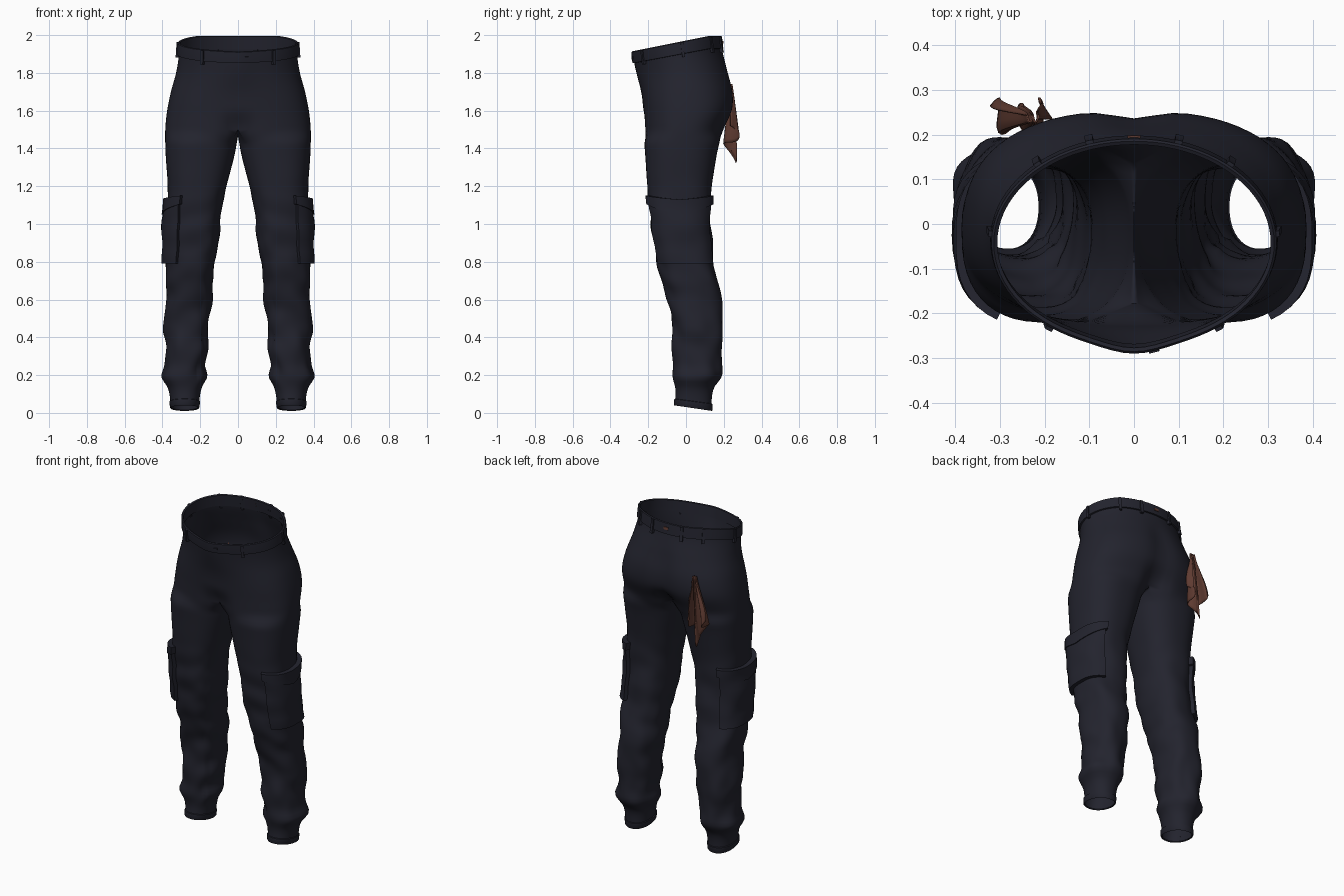
import bpy, bmesh, math
from mathutils import Vector, noise

if "Cube" in bpy.data.objects:
    bpy.data.objects.remove(bpy.data.objects["Cube"])


def material(name, rgb):
    m = bpy.data.materials.new(name)
    m.diffuse_color = (*rgb, 1)
    m.use_nodes = True
    m.node_tree.nodes["Principled BSDF"].inputs["Base Color"].default_value = m.diffuse_color
    return m


NAVY = material("dark navy cloth", (0.0165, 0.017, 0.027))
BROWN = material("brown cloth", (0.115, 0.044, 0.031))

# leg profile: z, inner x, outer x, front y, back y
LEG = [(.025, .21, .355, -.06, .135), (.10, .20, .363, -.055, .138), (.14, .19, .375, -.06, .15),
       (.19, .17, .402, -.068, .183), (.25, .172, .39, -.07, .187), (.33, .158, .382, -.07, .19),
       (.42, .152, .39, -.072, .192), (.52, .15, .383, -.085, .19), (.62, .13, .385, -.105, .183),
       (.70, .135, .388, -.125, .17), (.80, .118, .382, -.152, .15), (.90, .10, .378, -.17, .135),
       (1.05, .09, .376, -.19, .127), (1.2, .06, .372, -.205, .138), (1.35, .022, .382, -.215, .16),
       (1.42, .008, .385, -.22, .175), (1.5, 0, .385, -.222, .20)]
# hip profile: z, half width, front y, back y
HIP = [(1.4, .385, -.22, .175), (1.5, .385, -.222, .205), (1.6, .375, -.226, .247), (1.7, .355, -.235, .252),
       (1.8, .328, -.248, .225), (1.9, .313, -.26, .19), (1.98, .309, -.268, .18)]


def sm(a, b, x):
    t = max(0, min(1, (x - a) / (b - a)))
    return t * t * (3 - 2 * t)


def sample(keys, z):
    """Smooth (Catmull-Rom) lookup in a profile table."""
    z = max(keys[0][0], min(keys[-1][0], z))
    i = 0
    while i < len(keys) - 2 and z > keys[i + 1][0]:
        i += 1
    k = [keys[max(0, i - 1)], keys[i], keys[i + 1], keys[min(len(keys) - 1, i + 2)]]
    h = k[2][0] - k[1][0]
    t = (z - k[1][0]) / h
    out = []
    for c in range(1, len(k[0])):
        m1 = (k[2][c] - k[0][c]) / (k[2][0] - k[0][0]) * h
        m2 = (k[3][c] - k[1][c]) / (k[3][0] - k[1][0]) * h
        out.append((2*t**3 - 3*t*t + 1)*k[1][c] + (t**3 - 2*t*t + t)*m1 + (3*t*t - 2*t**3)*k[2][c] + (t**3 - t*t)*m2)
    return out


def spow(v, p):
    return math.copysign(abs(v) ** p, v)


def leg(deg, z, off=0):
    """Point on a leg: 0 degrees is the outer side, -90 the front."""
    a = math.radians(deg)
    xi, xo, yf, yb = sample(LEG, z)
    rx, ry = (xo - xi) / 2, (yb - yf) / 2
    p = .92 - .1 * sm(.2, .9, z)
    n = Vector((math.cos(a) / rx, math.sin(a) / ry, 0)).normalized()
    folds = sm(.1, .22, z) * (1 - sm(.95, 1.3, z))
    d = noise.noise(Vector((math.cos(a) * 1.3, math.sin(a) * 1.3, z * 9 + deg * .004))) * .016 * folds
    y = (yf + yb) / 2 + ry * spow(math.sin(a), p)
    zz = z - .15 * (y - .04) * (1 - sm(.03, .2, z))
    return Vector(((xi + xo) / 2 + rx * spow(math.cos(a), p), y, zz)) + n * (d + off)


def hip(deg, z, off=0):
    """Point on the hips: -90 degrees is front centre, 90 back centre."""
    a = math.radians(deg)
    w, yf, yb = sample(HIP, z)
    p = .8 + .2 * sm(1.6, 1.9, z)
    ry = (yb - yf) / 2
    c, s = max(0, math.cos(a)), math.sin(a)
    if abs(abs(deg) - 90) < .001:
        c = 0
    x = (w + off) * c ** p
    y = (yf + yb) / 2 + (ry + off) * spow(s, p)
    low = 1 - sm(1.49, 1.62, z)
    bump = math.exp(-(x / .065) ** 2)
    if s > 0:
        y -= bump * (.018 * (1 - sm(1.72, 1.9, z)) + .05 * low)
    else:
        y += bump * .045 * low - .014 * sm(1.65, 1.95, z) * math.exp(-(x / .08) ** 2)
    return Vector((x, y, z + .2 * min(y, .125) * sm(1.62, 1.95, z)))


def finish(name, verts, faces, mat, mirror=True, angle=50, thick=0):
    me = bpy.data.meshes.new(name)
    bm = bmesh.new()
    vs = [bm.verts.new(v) for v in verts]
    for f in faces:
        bm.faces.new([vs[i] for i in f])
    bmesh.ops.recalc_face_normals(bm, faces=bm.faces)
    bm.to_mesh(me)
    bm.free()
    ob = bpy.data.objects.new(name, me)
    bpy.context.collection.objects.link(ob)
    me.materials.append(mat)
    if mirror:
        mod = ob.modifiers.new("mirror", 'MIRROR')
        mod.use_clip = True
    if thick:
        ob.modifiers.new("thickness", 'SOLIDIFY').thickness = thick
    bpy.ops.object.select_all(action='DESELECT')
    ob.select_set(True)
    bpy.context.view_layer.objects.active = ob
    bpy.ops.object.shade_smooth_by_angle(angle=math.radians(angle))
    return ob


def grid_faces(rows, cols, wrap=False):
    return [(r * cols + c, r * cols + (c + 1) % cols, (r + 1) * cols + (c + 1) % cols, (r + 1) * cols + c)
            for r in range(rows - 1) for c in range(cols if wrap else cols - 1)]


# trousers: leg tube whose outer sector carries on up into the hips
OUT, INN, EDGE = 37, 11, 130
zs = [.025 + (1.42 - .025) * i / 70 for i in range(71)] + [1.44, 1.46, 1.48, 1.5]
verts = []
for z in zs:
    t = sm(1.42, 1.5, z)
    for j in range(OUT):
        u = 2 * j / (OUT - 1) - 1
        verts.append(leg(u * EDGE, z).lerp(hip(u * 90, z), t))
    for j in range(1, INN + 1):
        u = j / (INN + 1)
        crotch = hip(90, 1.5).lerp(hip(-90, 1.5), u)
        crotch.z -= .035 * (1 - (2 * u - 1) ** 2)
        verts.append(leg(EDGE + u * (360 - 2 * EDGE), min(z, 1.42)).lerp(crotch, t))
faces = grid_faces(len(zs), OUT + INN, True)
prev = (len(zs) - 1) * (OUT + INN)
for i in range(1, 24):
    start = len(verts)
    verts += [hip(180 * j / (OUT - 1) - 90, 1.5 + .02 * i) for j in range(OUT)]
    faces += [(prev + j, prev + j + 1, start + j + 1, start + j) for j in range(OUT - 1)]
    prev = start
finish("trousers", verts, faces, NAVY)

# waistband folded over the top edge
band = [(1.903, -.002), (1.905, .009), (1.935, .010), (1.967, .009), (1.971, .004), (1.967, -.004), (1.90, -.005)]
verts = [hip(180 * j / 40 - 90, z, o) for z, o in band for j in range(41)]
finish("waistband", verts, grid_faces(len(band), 41), NAVY, angle=35)

# ankle hems
hem = [(.062, 0), (.06, .005), (.03, .005), (.025, .002), (.03, -.004)]
verts = [leg(360 * j / 40, z, o) for z, o in hem for j in range(40)]
finish("ankle_hem", verts, grid_faces(len(hem), 40, True), NAVY, angle=35)


def patch(name, surf, u0, u1, low, high, off, mat=NAVY, mirror=True, nu=16, nv=10):
    """Raised plate lying on a surface; low and high give its edges along u."""
    us = [0] + [i / nu for i in range(nu + 1)] + [1]
    vv = [0] + [i / nv for i in range(nv + 1)] + [1]
    verts = []
    for j, v in enumerate(vv):
        for i, u in enumerate(us):
            rim = i in (0, len(us) - 1) or j in (0, len(vv) - 1)
            z = low(u) + (high(u) - low(u)) * v
            verts.append(surf(u0 + (u1 - u0) * u, z, -.004 if rim else off))
    finish(name, verts, grid_faces(len(vv), len(us)), mat, mirror, 35)


# cargo pockets with pointed flaps
patch("cargo_pocket", leg, -62, 62, lambda u: .79, lambda u: 1.11, .022)
patch("pocket_flap", leg, -66, 66, lambda u: 1.105 - .055 * (1 - abs(2 * u - 1)),
      lambda u: 1.15 - .02 * (1 - abs(2 * u - 1)), .028, nv=4)

# belt loops
for a in (-54, 5, 48, 72):
    patch("belt_loop", hip, a - 1.6, a + 1.6, lambda u: 1.885, lambda u: 1.966, .017, nu=2, nv=4)

# front button and small back label
patch("front_button", hip, -84, -80, lambda u: 1.928, lambda u: 1.942, .015, mirror=False, nu=2, nv=2)
patch("back_label", hip, 87.5, 90, lambda u: 1.93, lambda u: 1.945, .014, BROWN, nu=2, nv=2)

# rag hanging from the back pocket, pleated and pointed
NR, NC = 18, 41
verts = []
for r in range(NR):
    v = r / (NR - 1)
    for c in range(NC):
        u = c / (NC - 1)
        peak = 1 - abs(2 * u - 1)
        drop = .24 + .16 * peak ** 1.3 + .02 * math.sin(u * 17)
        spread = .03 + .105 * sm(0, .9, v)
        x = -.225 - .03 * v + (u - .5) * spread + .012 * v * math.sin(u * 19)
        y = .238 + .012 * v - .02 * v * v * peak + (.008 + .028 * v) * math.sin(u * math.pi * 5 + .4)
        verts.append(Vector((x, y, 1.74 - drop * v)))
finish("hanging_rag", verts, grid_faces(NR, NC), BROWN, False, 40, .004)
